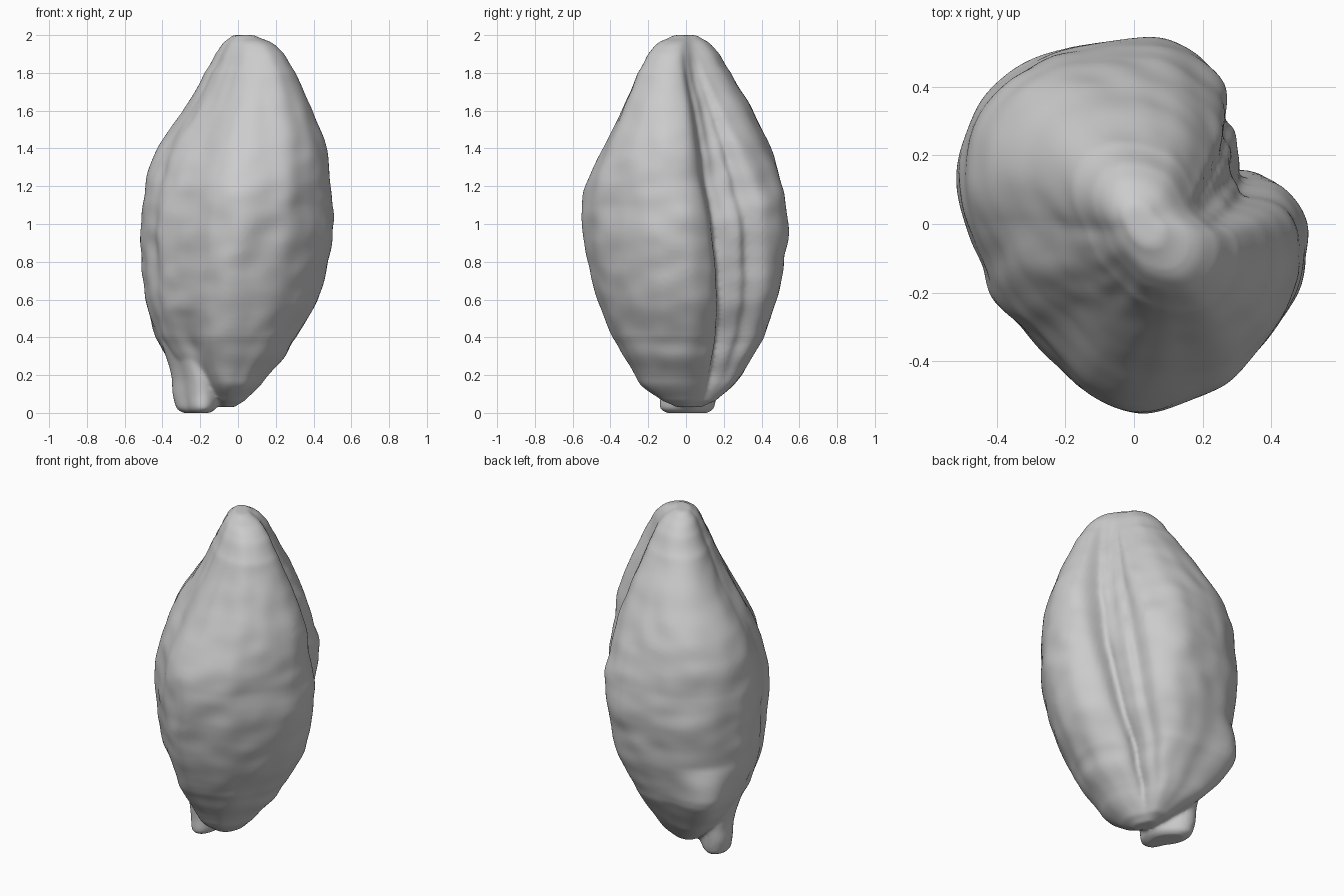
import bpy, bmesh
from math import sin, cos, degrees, exp, pi
from mathutils import Vector, noise

if "Cube" in bpy.data.objects:
    bpy.data.objects.remove(bpy.data.objects["Cube"], do_unlink=True)

# Lobed cross-section: radius every 15 degrees, counter-clockwise from +x
SECTION = [.51, .475, .46, .47, .51, .55, .55, .55, .57, .575, .56, .53,
           .49, .47, .46, .45, .465, .515, .55, .535, .535, .52, .515, .52]

# Height, then x and y limits of the pod
POD = [(.03, -.1, -.02, -.05, .08), (.06, -.14, .03, -.12, .15),
       (.14, -.22, .11, -.23, .24), (.2, -.28, .16, -.27, .29),
       (.3, -.36, .25, -.33, .35), (.4, -.42, .31, -.39, .41),
       (.6, -.49, .43, -.47, .48), (.8, -.51, .48, -.52, .52),
       (1, -.515, .51, -.55, .54), (1.2, -.49, .49, -.535, .51),
       (1.4, -.405, .46, -.435, .44), (1.6, -.265, .38, -.335, .34),
       (1.8, -.15, .29, -.245, .22), (1.9, -.095, .23, -.19, .16),
       (1.96, -.06, .17, -.14, .11), (2, -.02, .08, -.06, .05)]

# Height, then x and y limits of the stalk stub
STUB = [(0, -.28, -.15, -.09, .11), (.02, -.31, -.12, -.12, .14),
        (.1, -.33, -.1, -.12, .15), (.2, -.34, -.1, -.13, .15),
        (.35, -.39, -.12, -.13, .14), (.55, -.45, -.2, -.1, .1)]

# Creases: angle at bottom and top, depth, angular width, lowest and highest z
CREASES = [(48, 17, .2, 15, 0, 2),       # broad valley between the lobes
           (48, 1, .13, 5, 0, 1.97),     # sharp fold on its front side
           (66, 34, .1, 5, .1, 1.95),    # sharp fold on its back side
           (200, 188, .035, 8, .5, 1.5),  # faint seam on the far side
           (230, 222, .05, 25, .95, 1.6),  # flat shoulder
           (228, 222, .13, 18, 0, .55),  # hollow beside the stalk
           (135, 135, -.17, 18, 0, .65)]  # swelling behind the stalk


def spline(a, b, c, d, t):
    return b + .5 * t * (c - a + t * (2*a - 5*b + 4*c - d + t * (3*(b - c) + d - a)))


def limits_at(rows, z):
    last = len(rows) - 1
    i = max(k for k in range(last) if rows[k][0] <= z + 1e-6)
    t = min(1, (z - rows[i][0]) / (rows[i + 1][0] - rows[i][0]))
    four = [rows[max(0, min(last, i + k))][1:] for k in (-1, 0, 1, 2)]
    return [spline(*values, t) for values in zip(*four)]


def section_radius(angle):
    f = degrees(angle) / 15
    i = int(f)
    return spline(*(SECTION[(i + k) % len(SECTION)] for k in (-1, 0, 1, 2)), f - i)


def pod_point(angle, z):
    r = section_radius(angle)
    for bottom, top, depth, width, low, high in CREASES:
        fade = max(0, min(1, (z - low) / .2, (high - z) / .2))
        centre = bottom + (top - bottom) * z / 2
        gap = (degrees(angle) - centre + 180) % 360 - 180
        r *= 1 - fade * depth * exp(-(gap / width) ** 2)
    # Both ends are drawn out along one diagonal
    skew = .25 * max(0, z - 1.1) / .8 + .1 * max(0, .6 - z) / .6
    if not pi < angle < 1.5 * pi:
        r *= 1 - skew * sin(2 * angle)
    # Fine cross wrinkles and broad lumps
    p = Vector((cos(angle), sin(angle), z))
    fade = max(0, min(1, z / .25, (2 - z) / .2))
    r += fade * .009 * noise.noise(Vector((p.x * 3, p.y * 3, z * 10)))
    r += fade * .008 * noise.noise(p * 4)
    return r * cos(angle) / .515, r * sin(angle) / .55


def stub_point(angle, z):
    r = (1 + .08 * sin(3 * angle + 4 * z)) * (1 - .25 * sin(2 * angle))
    return r * cos(angle), r * sin(angle)


def loft(bm, rows, point, rings, sides):
    previous = None
    for k in range(rings + 1):
        z = rows[0][0] + (rows[-1][0] - rows[0][0]) * k / rings
        x0, x1, y0, y1 = limits_at(rows, z)
        ring = []
        for s in range(sides):
            u, v = point(2 * pi * s / sides, z)
            ring.append(bm.verts.new(((x0 + x1 + u * (x1 - x0)) / 2,
                                      (y0 + y1 + v * (y1 - y0)) / 2, z)))
        if previous:
            for s in range(sides):
                e = (s + 1) % sides
                bm.faces.new((previous[s], previous[e], ring[e], ring[s]))
        else:
            bm.faces.new(ring[::-1])
        previous = ring
    bm.faces.new(previous)


# Pod body and stalk stub, fused into one skin
bm = bmesh.new()
loft(bm, POD, pod_point, 120, 180)
loft(bm, STUB, stub_point, 30, 40)
mesh = bpy.data.meshes.new("seed_pod")
bm.to_mesh(mesh)
bm.free()
pod = bpy.data.objects.new("seed_pod", mesh)
bpy.context.collection.objects.link(pod)

skin = bpy.data.materials.new("plain_grey")
skin.use_nodes = True
grey = (.6, .6, .6, 1)
skin.diffuse_color = grey
skin.node_tree.nodes["Principled BSDF"].inputs["Base Color"].default_value = grey
mesh.materials.append(skin)

remesh = pod.modifiers.new("fuse", "REMESH")
remesh.mode = "VOXEL"
remesh.voxel_size = .012
remesh.use_smooth_shade = True
soften = pod.modifiers.new("soften", "SMOOTH")
soften.factor = .5
soften.iterations = 5
